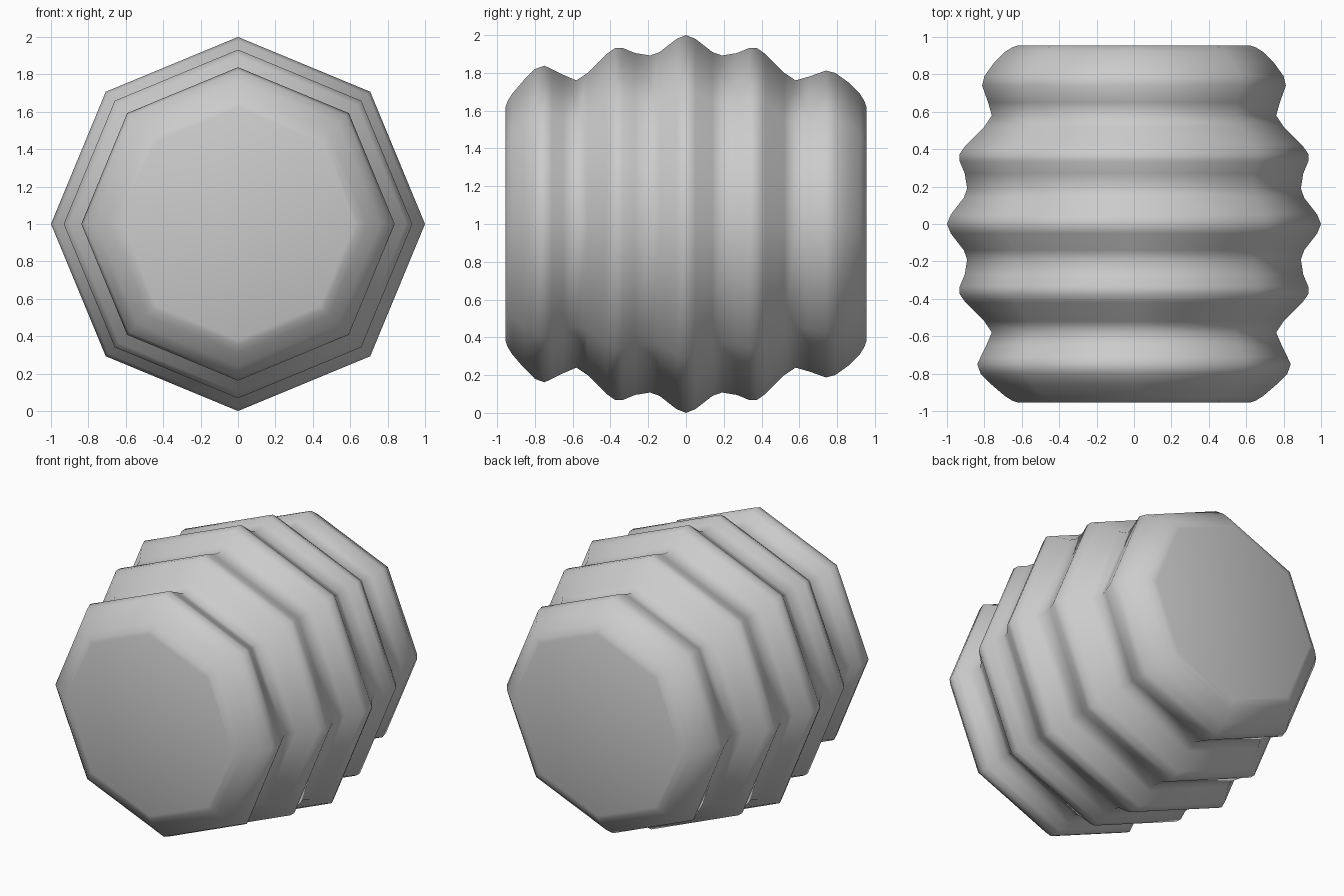
import bpy
import math

cube = bpy.data.objects.get("Cube")
if cube:
    bpy.data.objects.remove(cube, do_unlink=True)

SIDES = 8

# Grey material
grey = bpy.data.materials.new("plain grey")
grey.use_nodes = True
colour = (0.6, 0.6, 0.6, 1)
grey.diffuse_color = colour
grey.node_tree.nodes["Principled BSDF"].inputs["Base Color"].default_value = colour

# Rib profile as (radius, y); the middle ribs mirror front to back
front_end = [(0.62, -0.955), (0.65, -0.945), (0.69, -0.92), (0.76, -0.86),
             (0.82, -0.80), (0.838, -0.75), (0.82, -0.71), (0.79, -0.65)]
half_ribs = [(0.76, -0.58), (0.80, -0.52), (0.90, -0.42), (0.932, -0.375),
             (0.932, -0.335), (0.905, -0.27), (0.892, -0.19), (0.91, -0.14),
             (0.98, -0.05)]
back_end = [(0.78, 0.65), (0.812, 0.74), (0.80, 0.79), (0.75, 0.86),
            (0.69, 0.92), (0.65, 0.945), (0.62, 0.955)]
profile = (front_end + half_ribs + [(1.0, 0.0)]
           + [(r, -y) for r, y in reversed(half_ribs)] + back_end)

# Eight-sided ribbed body, turned around the y axis
verts = []
for r, y in profile:
    for i in range(SIDES):
        a = math.tau * i / SIDES
        verts.append((r * math.cos(a), y, 1 + r * math.sin(a)))

faces = []
for ring in range(len(profile) - 1):
    for i in range(SIDES):
        a, b = ring * SIDES + i, ring * SIDES + (i + 1) % SIDES
        faces.append((a, a + SIDES, b + SIDES, b))

# Flat caps on both ends
last = (len(profile) - 1) * SIDES
faces.append(tuple(range(SIDES)))
faces.append(tuple(reversed(range(last, last + SIDES))))

mesh = bpy.data.meshes.new("ribbed_body")
mesh.from_pydata(verts, [], faces)
mesh.materials.append(grey)
mesh.shade_smooth()
mesh.update()
body = bpy.data.objects.new("ribbed_body", mesh)
bpy.context.collection.objects.link(body)
